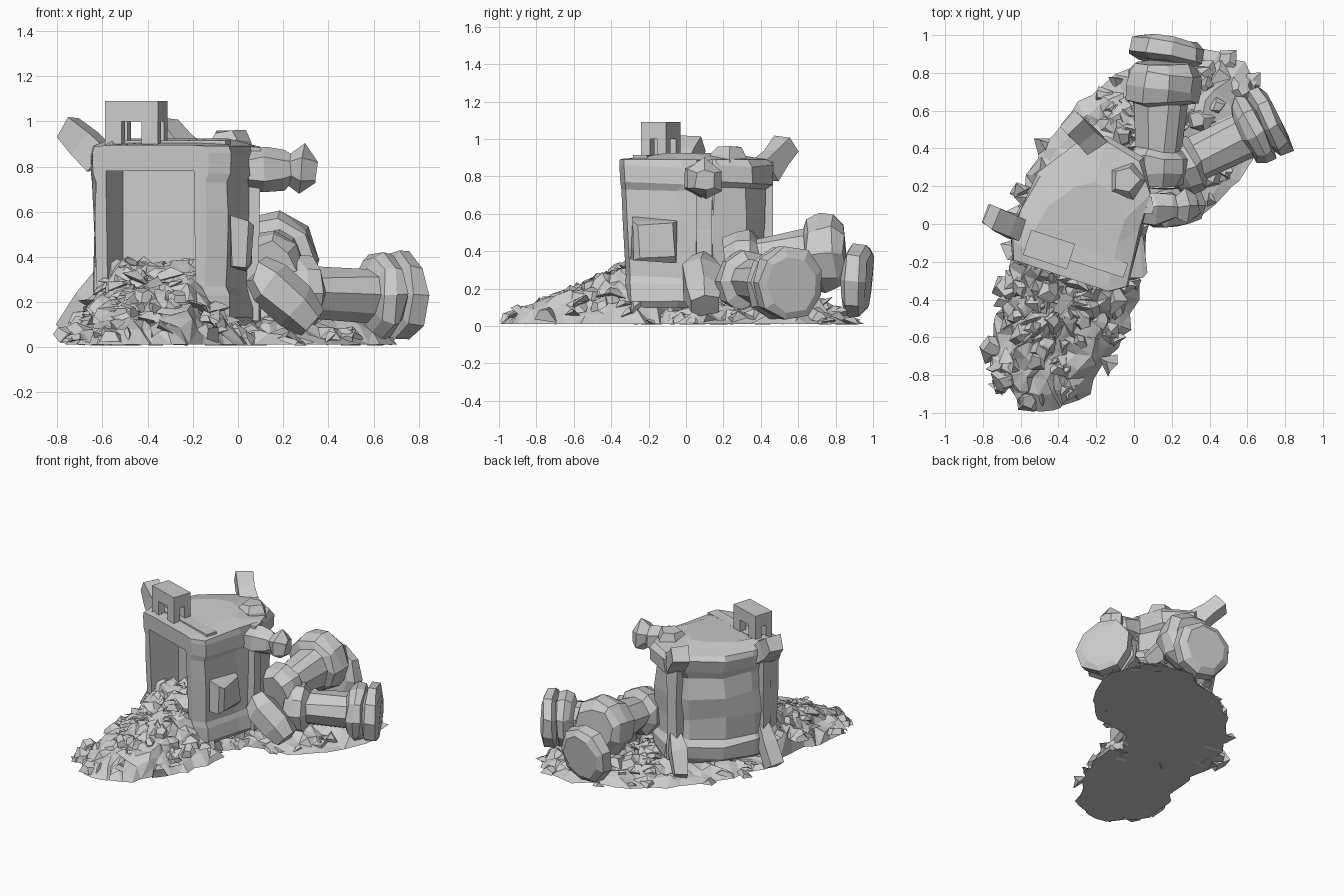
import bpy, bmesh, math, random
from mathutils import Vector

random.seed(4)
if "Cube" in bpy.data.objects:
    bpy.data.objects.remove(bpy.data.objects["Cube"])

GREY = (0.6, 0.6, 0.6, 1)
stone = bpy.data.materials.new("stone grey")
stone.use_nodes = True
stone.diffuse_color = GREY
stone.node_tree.nodes["Principled BSDF"].inputs["Base Color"].default_value = GREY
TURN = math.radians(-18)


def jit(a):
    return Vector([random.uniform(-a, a) for _ in range(3)])


def finish(name, bm):
    bmesh.ops.recalc_face_normals(bm, faces=bm.faces)
    mesh = bpy.data.meshes.new(name)
    bm.to_mesh(mesh)
    bm.free()
    mesh.materials.append(stone)
    ob = bpy.data.objects.new(name, mesh)
    bpy.context.collection.objects.link(ob)
    return ob


def loft(name, rings, triangles=False):
    """Bridge equal rings of points and close both ends."""
    bm = bmesh.new()
    rows = [[bm.verts.new(p) for p in ring] for ring in rings]
    n = len(rows[0])
    for a, b in zip(rows, rows[1:]):
        for i in range(n):
            bm.faces.new((a[i], a[(i + 1) % n], b[(i + 1) % n], b[i]))
    if triangles:
        bmesh.ops.triangulate(bm, faces=bm.faces[:])
    bm.faces.new(rows[0])
    bm.faces.new(rows[-1])
    return finish(name, bm)


def tube(name, p, q, profile, sides=4, rough=0.008):
    """Rough prism along p-q; profile lists (fraction, radius)."""
    p, q = Vector(p), Vector(q)
    rot = (q - p).to_track_quat('Z', 'Y')
    rings = []
    for t, r in profile:
        ring = []
        for i in range(sides):
            a = math.tau * (i + 0.5) / sides
            off = rot @ Vector((r * math.cos(a), r * math.sin(a), 0))
            ring.append(p.lerp(q, t) + off + jit(rough))
        rings.append(ring)
    return loft(name, rings)


def box(name, center, size, angle=TURN):
    bm = bmesh.new()
    bmesh.ops.create_cube(bm, size=1)
    for v in bm.verts:
        v.co = Vector([c * s for c, s in zip(v.co, size)])
    ob = finish(name, bm)
    ob.location = center
    ob.rotation_euler.z = angle
    return ob


# Drum: flat front leaning out at the top, round back, rims at top and bottom
plan = [(-0.645, -0.19), (-0.13, -0.36), (-0.03, -0.335), (0.04, -0.02),
        (0.1, 0.17), (0.04, 0.35), (-0.14, 0.46), (-0.29, 0.42),
        (-0.5, 0.27), (-0.61, 0.08), (-0.65, -0.08)]
pivot = Vector((-0.36, -0.28))
levels = [(0.1, 0.93), (0.13, 0.98), (0.23, 0.98), (0.27, 0.93), (0.42, 0.95),
          (0.58, 0.96), (0.73, 0.94), (0.77, 0.99), (0.86, 1), (0.89, 0.97), (0.925, 0.68)]
rings = []
for z, s in levels:
    ring = []
    for i, xy in enumerate(plan):
        v = pivot + (Vector(xy) - pivot) * s
        if i < 3:
            v.y += 0.05 * (0.93 - z)
        ring.append(Vector((v.x, v.y, z)) + (jit(0.014) if i > 2 and z < 0.88 else Vector()))
    rings.append(ring)
for v in rings[-1][:3]:
    v.z = 0.895
drum = loft("drum_body", rings)

# Front opening
cutter = box("opening_cutter", (-0.385, -0.25, 0.34), (0.41, 0.46, 0.88))
cutter.hide_render = True
cut = drum.modifiers.new("opening", 'BOOLEAN')
cut.operation = 'DIFFERENCE'
cut.solver = 'EXACT'
cut.object = cutter
bpy.context.view_layer.objects.active = drum
bpy.ops.object.modifier_apply(modifier=cut.name)
bpy.data.objects.remove(cutter)

# Bar across the lid, block on the side wall and knob on the lid
box("lid_front_bar", (-0.31, -0.16, 0.89), (0.56, 0.08, 0.05))
tube("side_block", (-0.04, -0.17, 0.46), (0.06, -0.165, 0.46),
     [(0, 0.16), (0.7, 0.155), (1, 0.13)], 4, 0.015)
tube("lid_knob", (-0.04, 0.23, 0.87), (-0.04, 0.23, 0.955), [(0, 0.11), (0.5, 0.1), (1, 0.07)], 5)

# Lid handle: four legs and a slab
hx, hy = Vector((0.95, -0.31)), Vector((0.31, 0.95))
mid = Vector((-0.45, -0.135))
for sx in (-1, 1):
    for sy in (-1, 1):
        c = mid + hx * sx * 0.085 + hy * sy * 0.045
        box("handle_leg", (c.x, c.y, 0.94), (0.075, 0.05, 0.14))
box("handle_slab", (mid.x, mid.y, 1.045), (0.245, 0.14, 0.09))

# Corner posts with flared horns above and feet below
posts = [("left", (-0.6, -0.03), (-0.755, 0.04)), ("back", (-0.21, 0.42), (-0.33, 0.535))]
for side, a, b in posts:
    tube(side + "_post", (*a, 0.12), (*a, 0.88), [(0, 0.065), (0.5, 0.055), (1, 0.065)])
    tube(side + "_horn", (*a, 0.83), (*b, 0.97), [(0, 0.09), (0.5, 0.08), (1, 0.075)])
    tube(side + "_foot", (*a, 0.3), (*b, 0.07), [(0, 0.06), (0.4, 0.075), (1, 0.07)])
tube("right_post", (0.05, 0.1, 0.12), (0.05, 0.1, 0.89), [(0, 0.07), (0.5, 0.06), (1, 0.07)])
tube("right_knob", (0.04, 0.08, 0.79), (0.345, 0.1, 0.78),
     [(0, 0.09), (0.25, 0.1), (0.55, 0.08), (0.63, 0.07), (0.8, 0.11), (1, 0.06)], 6, 0.012)
tube("right_foot", (0.07, 0.08, 0.34), (0.33, 0.1, 0.11),
     [(0, 0.07), (0.25, 0.11), (0.7, 0.11), (1, 0.08)], 6, 0.014)

# Two toppled columns
tube("rear_column", (0.12, 0.22, 0.34), (0.16, 0.85, 0.4),
     [(0, 0.13), (0.1, 0.16), (0.22, 0.16), (0.28, 0.12), (0.66, 0.15), (0.7, 0.19),
      (0.8, 0.21), (0.93, 0.2), (1, 0.15)], 9, 0.014)
tube("rear_column_cap", (0.16, 0.855, 0.25), (0.18, 0.98, 0.24),
     [(0, 0.15), (0.2, 0.205), (0.75, 0.2), (1, 0.15)], 9, 0.008)
tube("side_column", (0.19, 0.28, 0.24), (0.765, 0.57, 0.225),
     [(0, 0.13), (0.08, 0.17), (0.2, 0.17), (0.25, 0.12), (0.66, 0.125), (0.68, 0.17),
      (0.75, 0.2), (0.82, 0.19), (0.84, 0.16), (0.87, 0.2), (0.97, 0.2), (1, 0.15)], 9, 0.01)


# Rubble piles: faceted mounds with ragged edges and loose flat shards
def pile(name, outline, center, height, count, steps=8, split=3):
    center = Vector(center)
    edge = []
    pts = [Vector(p) for p in outline]
    for a, b in zip(pts, pts[1:] + pts[:1]):
        edge += [a.lerp(b, k / split) for k in range(split)]
    rings = []
    for s in range(1, steps + 1):
        f = s / steps
        ring = []
        for e in edge:
            v = center.lerp(e, f)
            j = jit(0.035 if s == steps else 0.02)
            z = 0.012 if s == steps else max(0.015, height(v.x, v.y, f) + j.z * 1.4)
            ring.append((v.x + j.x, max(v.y + j.y, -1), z))
        rings.append(ring)
    loft(name, rings, True)
    bm = bmesh.new()
    for _ in range(count):
        f = math.sqrt(random.random()) * 1.04
        v = center.lerp(random.choice(edge), f)
        z = height(v.x, v.y, f)
        r = random.uniform(0.045, 0.08)
        made = bmesh.ops.create_cone(bm, segments=random.choice((3, 4, 5)), cap_ends=True,
                                     radius1=r, radius2=r * 0.5, depth=r * 0.5)
        tilt = Vector((random.uniform(-0.6, 0.6), random.uniform(-0.8, 0.4), 1))
        turn = tilt.to_track_quat('Z', 'Y')
        for vert in made["verts"]:
            co = turn @ vert.co + Vector((v.x, v.y, z)) + jit(0.015)
            co.z = max(co.z, 0.008)
            co.y = max(co.y, -1)
            vert.co = co
    finish(name + "_shards", bm)


def front_height(x, y, f):
    slope = min(1, max(0.05, (y + 1.03) / 0.84))
    across = abs(x + 0.36 - 0.12 * min(0, y + 0.25)) / 0.4
    return 0.35 * slope * min(1, max(0, 1 - across) * 1.7) + 0.012


def rear_height(x, y, f):
    bump = max(0, 1 - math.hypot(x - 0.42, y - 0.62) / 0.25)
    return 0.085 * max(0, min(1, (1 - f) * 2)) + 0.1 * bump + 0.02


pile("front_rubble",
     [(-0.25, -0.02), (-0.02, -0.15), (0.03, -0.3), (-0.03, -0.55), (-0.13, -0.75),
      (-0.32, -0.93), (-0.45, -0.97), (-0.62, -0.95), (-0.74, -0.8), (-0.76, -0.6),
      (-0.68, -0.4), (-0.68, -0.2), (-0.5, -0.03)],
     (-0.38, -0.42), front_height, 75)
pile("rear_rubble",
     [(0.05, -0.02), (0.36, 0.04), (0.58, 0.25), (0.72, 0.58), (0.56, 0.83), (0.36, 0.93),
      (0.1, 0.88), (-0.18, 0.7), (-0.32, 0.58), (-0.54, 0.34), (-0.63, 0.1),
      (-0.6, -0.15), (-0.1, -0.26)],
     (0.08, 0.36), rear_height, 75)
